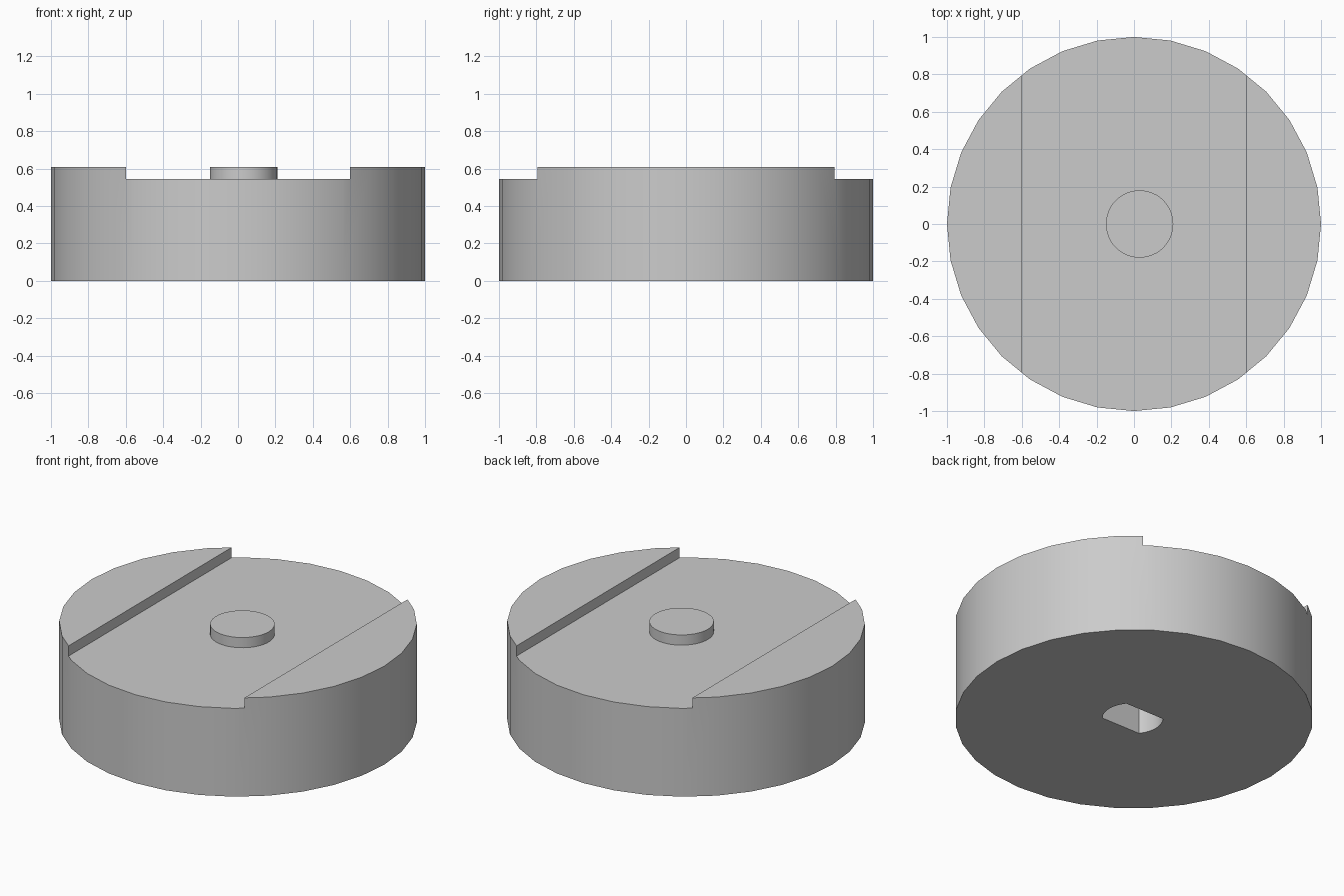
import bpy, bmesh, math

if "Cube" in bpy.data.objects:
    bpy.data.objects.remove(bpy.data.objects["Cube"])

HEIGHT, FLOOR = 0.608, 0.545

grey = bpy.data.materials.new("plain_grey")
grey.use_nodes = True
colour = (0.6, 0.6, 0.6, 1)
grey.diffuse_color = colour
grey.node_tree.nodes["Principled BSDF"].inputs["Base Color"].default_value = colour


def prism(name, outline, z0, z1):
    """Extrude a flat outline between two heights."""
    bm = bmesh.new()
    face = bm.faces.new([bm.verts.new((x, y, z0)) for x, y in outline])
    top = bmesh.ops.extrude_face_region(bm, geom=[face])["geom"]
    bmesh.ops.translate(bm, vec=(0, 0, z1 - z0),
                        verts=[v for v in top if isinstance(v, bmesh.types.BMVert)])
    bmesh.ops.recalc_face_normals(bm, faces=bm.faces)
    mesh = bpy.data.meshes.new(name)
    bm.to_mesh(mesh)
    bm.free()
    mesh.materials.append(grey)
    obj = bpy.data.objects.new(name, mesh)
    bpy.context.collection.objects.link(obj)
    return obj


def arc(radius, start, end, steps, cx=0.0):
    angles = [start + (end - start) * i / steps for i in range(steps + 1)]
    return [(cx + radius * math.cos(a), radius * math.sin(a)) for a in angles]


def activate(obj):
    bpy.ops.object.select_all(action="DESELECT")
    obj.select_set(True)
    bpy.context.view_layer.objects.active = obj


def cut(target, cutter):
    cutter.hide_render = True
    mod = target.modifiers.new("cut", "BOOLEAN")
    mod.operation, mod.solver, mod.object = "DIFFERENCE", "EXACT", cutter
    activate(target)
    bpy.ops.object.modifier_apply(modifier=mod.name)
    bpy.data.objects.remove(cutter)


# Round body
body = prism("round_body", arc(1, 0, math.tau, 32)[:-1], 0, HEIGHT)

# Wide channel across the top, running front to back
cut(body, prism("channel_cutter",
                [(-0.6, -1.2), (0.6, -1.2), (0.6, 1.2), (-0.6, 1.2)], FLOOR, 1))

# Blind socket underneath: round ends, flat front and back
socket_radius, flat = 0.17, 0.105
a = math.asin(flat / socket_radius)
socket = (arc(socket_radius, -a, a, 12, 0.01)
          + arc(socket_radius, math.pi - a, math.pi + a, 12, 0.01))
cut(body, prism("socket_cutter", socket, -0.2, 0.42))

# Small round boss in the channel, slightly off centre
boss = prism("centre_boss", arc(0.18, 0, math.tau, 48, 0.03)[:-1], FLOOR, HEIGHT)

for obj in (body, boss):
    activate(obj)
    bpy.ops.object.shade_smooth_by_angle(angle=math.radians(30))
